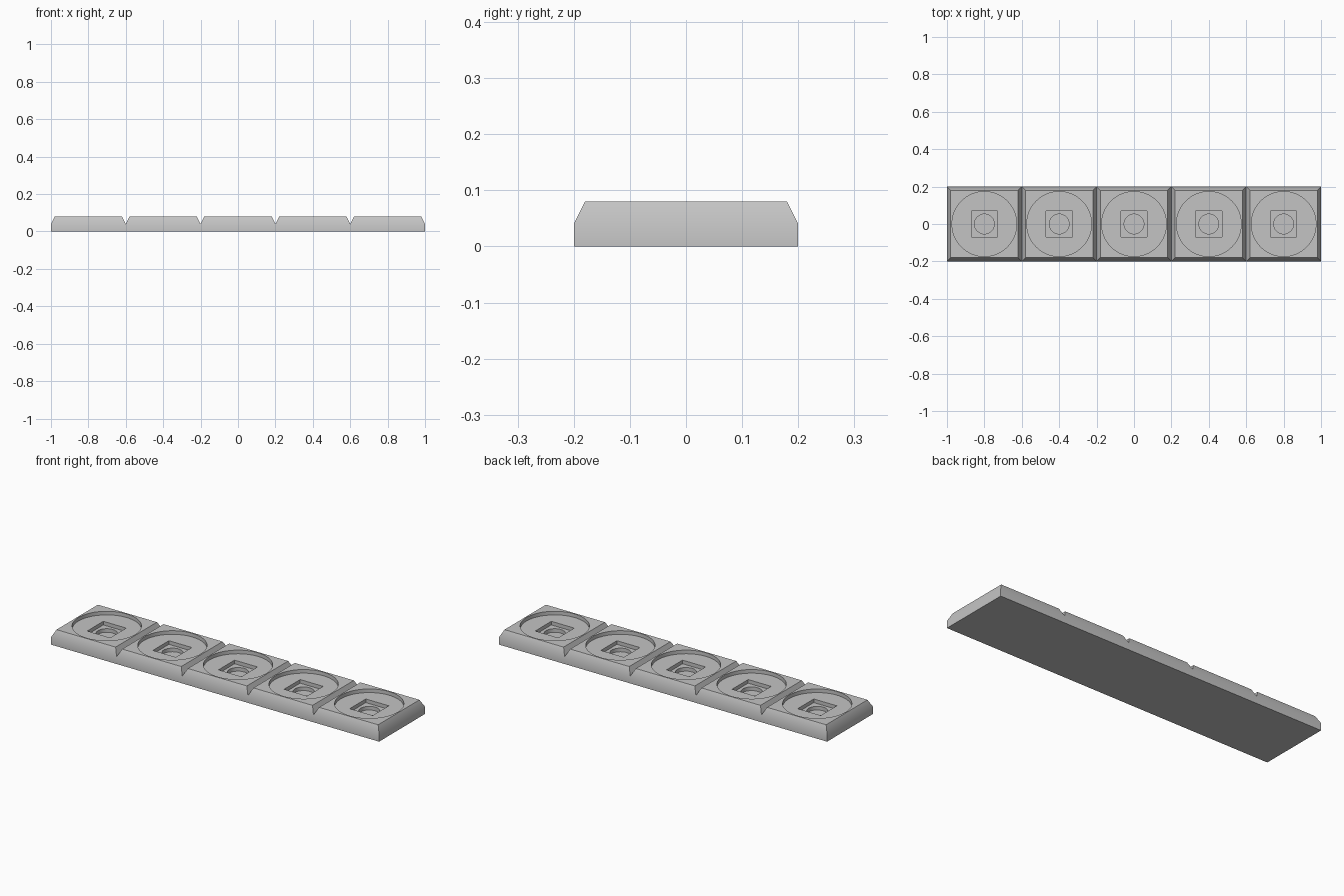
import bpy
import bmesh
from math import cos, sin, pi

default = bpy.data.objects.get("Cube")
if default:
    bpy.data.objects.remove(default, do_unlink=True)

TILES = 5
PITCH = 0.4
SEGMENTS = 64

stone = bpy.data.materials.new("grey_stone")
stone.use_nodes = True
grey = (0.55, 0.55, 0.55, 1)
stone.diffuse_color = grey
stone.node_tree.nodes["Principled BSDF"].inputs["Base Color"].default_value = grey

bm = bmesh.new()


def ring(cx, z, radius, sides):
    """Closed loop of edges; four sides give a square of half width radius."""
    if sides == 4:
        pts = [(-radius, -radius), (radius, -radius), (radius, radius), (-radius, radius)]
    else:
        angles = [2 * pi * i / sides for i in range(sides)]
        pts = [(radius * cos(a), radius * sin(a)) for a in angles]
    verts = [bm.verts.new((cx + x, y, z)) for x, y in pts]
    edges = [bm.edges.new((verts[i - 1], verts[i])) for i in range(sides)]
    return verts, edges


def wall(low, high, skip=()):
    """Quads between two loops with the same number of points."""
    a, b = low[0], high[0]
    for i in range(len(a)):
        if i not in skip:
            j = (i + 1) % len(a)
            bm.faces.new((a[i], a[j], b[j], b[i]))


def shelf(outer, inner):
    """Flat face between an outer loop and the hole inside it."""
    bmesh.ops.triangle_fill(bm, use_beauty=True, edges=outer[1] + inner[1], normal=(0, 0, 1))


# Chamfered tiles with three stepped recesses, joined into one bar
for t in range(TILES):
    cx = (t - (TILES - 1) / 2) * PITCH
    bottom = ring(cx, 0, 0.2, 4)
    shoulder = ring(cx, 0.04, 0.2, 4)
    top = ring(cx, 0.08, 0.18, 4)
    bm.faces.new(bottom[0])
    joined = [s for s, end in ((1, TILES - 1), (3, 0)) if t != end]
    wall(bottom, shoulder, joined)
    wall(shoulder, top)

    # Round dish, square pocket, round hole
    outer, z = top, 0.08
    for radius, sides in ((0.173, SEGMENTS), (0.07, 4), (0.053, SEGMENTS // 2)):
        rim = ring(cx, z, radius, sides)
        z -= 0.02
        floor = ring(cx, z, radius, sides)
        shelf(outer, rim)
        wall(floor, rim)
        outer = floor
    bm.faces.new(outer[0])

bmesh.ops.remove_doubles(bm, verts=bm.verts, dist=0.0001)
bmesh.ops.recalc_face_normals(bm, faces=bm.faces)

mesh = bpy.data.meshes.new("tile_bar")
bm.to_mesh(mesh)
bm.free()
mesh.materials.append(stone)
bar = bpy.data.objects.new("tile_bar", mesh)
bpy.context.collection.objects.link(bar)

bpy.ops.object.select_all(action="DESELECT")
bar.select_set(True)
bpy.context.view_layer.objects.active = bar
bpy.ops.object.shade_smooth_by_angle(angle=pi / 6)
